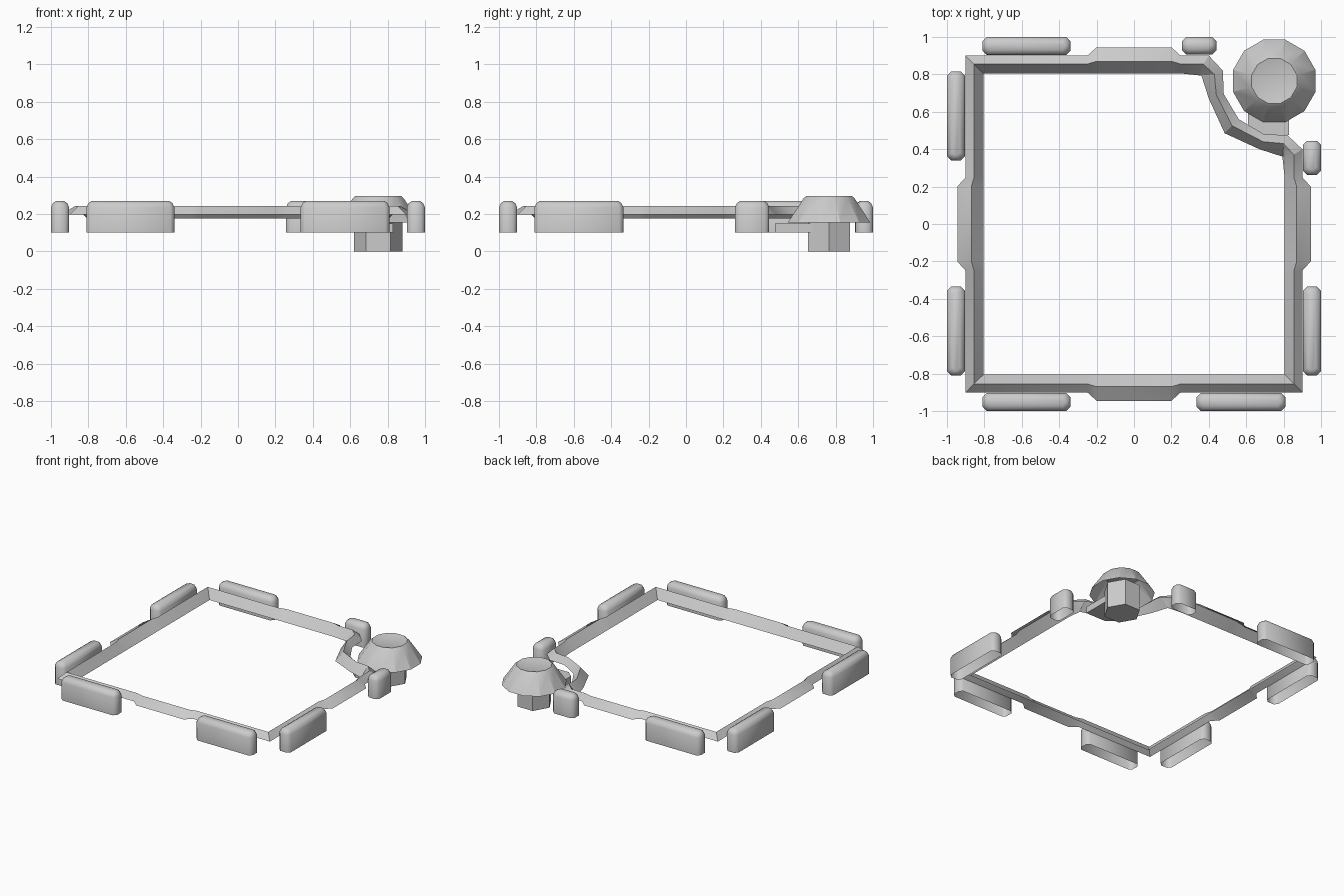
import bpy, bmesh
from math import cos, sin, pi, radians

if "Cube" in bpy.data.objects:
    bpy.data.objects.remove(bpy.data.objects["Cube"])


def finish(name, bm, smooth=None):
    bmesh.ops.remove_doubles(bm, verts=bm.verts, dist=1e-5)
    bmesh.ops.recalc_face_normals(bm, faces=bm.faces)
    mesh = bpy.data.meshes.new(name)
    bm.to_mesh(mesh)
    bm.free()
    ob = bpy.data.objects.new(name, mesh)
    bpy.context.collection.objects.link(ob)
    if smooth:
        bpy.ops.object.select_all(action='DESELECT')
        ob.select_set(True)
        bpy.context.view_layer.objects.active = ob
        bpy.ops.object.shade_smooth_by_angle(angle=radians(smooth))
    return ob


def loft(name, rings, closed=True, cap_first=False, cap_last=False, smooth=None):
    """Bridge successive loops of points; optionally cap the ends."""
    bm = bmesh.new()
    loops = [[bm.verts.new(p) for p in r] for r in rings]
    n = len(loops[0])
    for a, b in zip(loops, loops[1:]):
        for i in range(n if closed else n - 1):
            j = (i + 1) % n
            bm.faces.new((a[i], a[j], b[j], b[i]))
    if cap_first:
        bm.faces.new(loops[0])
    if cap_last:
        bm.faces.new(loops[-1])
    return finish(name, bm, smooth)


# Rim: stations of (inner, ridge, outer), one half of the diagonal symmetry
def side(t, tab=False):
    ridge, out = (0.87, 0.945) if tab else (0.855, 0.9)
    return (t, 0.805), (t, ridge), (t, out)


half = [
    ((.485, .485), (.525, .525), (.56, .56)),
    ((.40, .67), (.44, .69), (.48, .695)),
    ((.36, .795), (.43, .80), (.475, .82)),
    ((.345, .795), (.37, .855), (.40, .90)),
    side(.25), side(.20, True), side(-.20, True), side(-.25),
    ((-.805, .805), (-.855, .855), (-.9, .9)),
]
# left side repeats the straight run, turned a quarter
half += [tuple((-y, x) for x, y in side(t, b))
         for t, b in ((.25, False), (.20, True), (-.20, True), (-.25, False))]
half.append(((-.805, -.805), (-.855, -.855), (-.9, -.9)))
stations = half + [tuple((y, x) for x, y in s) for s in half[-2:0:-1]]
heights = (0.175, 0.243, 0.198)
strips = [[(*s[k], heights[k]) for s in stations] for k in range(3)]
loft("rim", strips, smooth=30)


# Bumpers: open-bottomed blocks with chamfered ends and rounded tops
def bumper(name, x0, x1, y0, y1):
    def outline(d, z, c=0.022):
        a, b, e, f = x0 + d, x1 - d, y0 + d, y1 - d
        return [(a + c, e, z), (b - c, e, z), (b, e + c, z), (b, f - c, z),
                (b - c, f, z), (a + c, f, z), (a, f - c, z), (a, e + c, z)]
    loft(name, [outline(0, .10), outline(0, .235), outline(.01, .258),
                outline(.028, .27, .015)], cap_last=True, smooth=50)


for label, a, b in (("front_left", -.81, -.34), ("front_right", .335, .81)):
    bumper("bumper_" + label, a, b, -1, -.903)
bumper("bumper_back_left", -.81, -.34, .903, 1)
bumper("bumper_back_small", .257, .44, .907, 1)
bumper("bumper_left_front", -1, -.903, -.81, -.335)
bumper("bumper_left_back", -1, -.903, .34, .815)
bumper("bumper_right_front", .903, 1, -.81, -.335)
bumper("bumper_right_small", .903, 1, .262, .445)

# Corner knob: hollow twelve-sided cap on a hexagonal stem
CX, CY = 0.75, 0.765


def circle(r, z, n, phase=0):
    return [(CX + r * cos(2 * pi * i / n + phase), CY + r * sin(2 * pi * i / n + phase), z)
            for i in range(n)]


loft("knob_cap", [circle(r, z, 12, pi / 12) for r, z in
                  ((.228, .155), (.14, .285), (.125, .297), (.07, .285))],
     cap_last=True, smooth=25)
loft("knob_stem", [circle(.13, z, 6) for z in (0, .2)], cap_first=True, smooth=25)

# Bracket joining the knob stem to the rim
loft("bracket", [[(.61, .52, z), (.66, .475, z), (.83, .475, z), (.83, .68, z), (.61, .68, z)]
                 for z in (.10, .15)], cap_first=True, cap_last=True)
